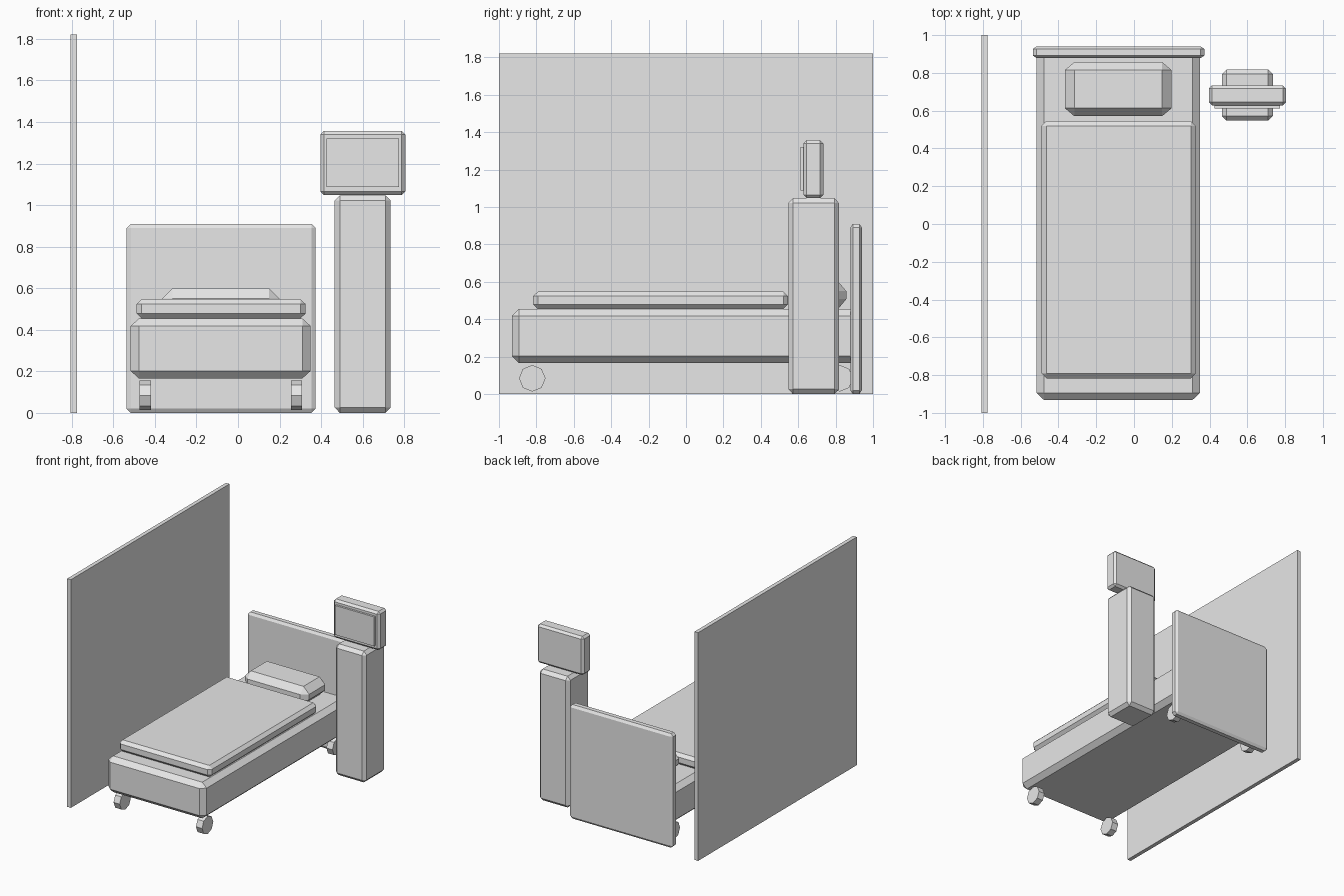
import bpy, bmesh, math
from itertools import product
from mathutils import Matrix

if "Cube" in bpy.data.objects:
    bpy.data.objects.remove(bpy.data.objects["Cube"])

grey = bpy.data.materials.new("plain grey")
grey.diffuse_color = (0.8, 0.8, 0.8, 1)
grey.use_nodes = True
grey.node_tree.nodes["Principled BSDF"].inputs["Base Color"].default_value = grey.diffuse_color


def finish(name, bm):
    bmesh.ops.recalc_face_normals(bm, faces=bm.faces)
    mesh = bpy.data.meshes.new(name)
    bm.to_mesh(mesh)
    bm.free()
    mesh.materials.append(grey)
    obj = bpy.data.objects.new(name, mesh)
    bpy.context.collection.objects.link(obj)
    return obj


def box(name, x, y, z, chamfer=(0, 0, 0)):
    """Box spanning three ranges, with its edges chamfered per axis."""
    mid = [(r[0] + r[1]) / 2 for r in (x, y, z)]
    half = [(r[1] - r[0]) / 2 for r in (x, y, z)]
    bm = bmesh.new()
    if not any(chamfer):
        bmesh.ops.create_cube(bm, size=2, matrix=Matrix.Translation(mid) @ Matrix.Diagonal((*half, 1)))
        return finish(name, bm)
    # each corner becomes three points, one on every adjoining face
    for signs in product((-1, 1), repeat=3):
        for axis in range(3):
            bm.verts.new([mid[i] + signs[i] * (half[i] - (0 if i == axis else chamfer[i]))
                          for i in range(3)])
    bmesh.ops.convex_hull(bm, input=bm.verts)
    bmesh.ops.dissolve_limit(bm, angle_limit=0.01, verts=bm.verts, edges=bm.edges)
    return finish(name, bm)


def wheel(name, x, y):
    """Octagonal castor with its axle along x."""
    bm = bmesh.new()
    bmesh.ops.create_cone(bm, cap_ends=True, segments=8, radius1=0.071, radius2=0.071, depth=0.054,
                          matrix=Matrix.Translation((x, y, 0.084)) @ Matrix.Rotation(math.pi / 2, 4, 'Y'))
    return finish(name, bm)


# side partition
box("partition_wall", (-0.807, -0.775), (-1, 1), (0, 1.82))

# bed
box("headboard", (-0.536, 0.373), (0.879, 0.94), (0, 0.91), (0.02, 0.013, 0.02))
box("bed_base", (-0.517, 0.35), (-0.931, 0.931), (0.166, 0.454), (0.04, 0.037, 0.036))
box("blanket", (-0.489, 0.326), (-0.817, 0.545), (0.455, 0.547), (0.025, 0.025, 0.024))
box("pillow", (-0.366, 0.199), (0.571, 0.857), (0.457, 0.6), (0.05, 0.042, 0.05))
for side, x in (("left", -0.446), ("right", 0.281)):
    for end, y in (("front", -0.822), ("back", 0.822)):
        wheel(f"wheel_{end}_{side}", x, y)

# monitor on its cabinet
box("cabinet", (0.465, 0.735), (0.547, 0.818), (0, 1.047), (0.025, 0.025, 0.026))
box("monitor", (0.396, 0.805), (0.628, 0.734), (1.048, 1.357), (0.017, 0.017, 0.017))
box("monitor_screen", (0.426, 0.774), (0.612, 0.64), (1.087, 1.321))
